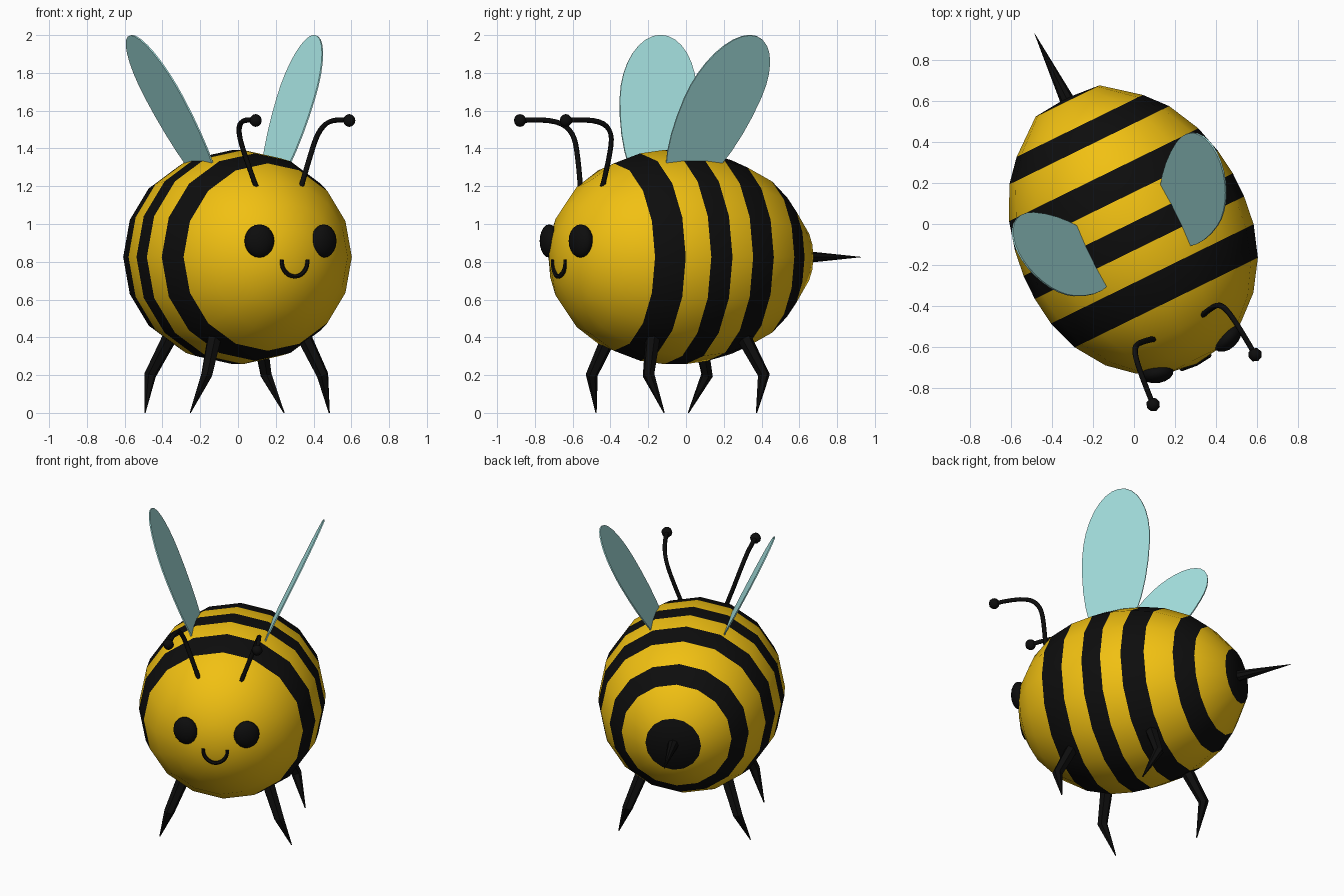
import bpy, bmesh, math
from mathutils import Matrix, Vector

if "Cube" in bpy.data.objects:
    bpy.data.objects.remove(bpy.data.objects["Cube"])

# The whole bee is turned about z; parts are built in its own frame (x = right, y = back)
TURN = Matrix.Translation((-0.024, -0.012, 0)) @ Matrix.Rotation(math.radians(26.1), 4, 'Z')
AXIS_Z = 0.825


def material(name, rgb):
    m = bpy.data.materials.new(name)
    m.diffuse_color = (*rgb, 1)
    m.use_nodes = True
    m.node_tree.nodes["Principled BSDF"].inputs["Base Color"].default_value = m.diffuse_color
    return m


YELLOW = material("yellow", (0.88, 0.53, 0.006))
BLACK = material("black", (0.004, 0.004, 0.004))
WING = material("wing_blue", (0.40, 0.80, 0.79))


def add(name, data, mats, local=Matrix.Identity(4)):
    ob = bpy.data.objects.new(name, data)
    bpy.context.collection.objects.link(ob)
    for m in mats:
        data.materials.append(m)
    ob.matrix_world = TURN @ local
    return ob


def mesh_from(bm, name, smooth=True):
    bmesh.ops.recalc_face_normals(bm, faces=bm.faces)
    for f in bm.faces:
        f.smooth = smooth
    me = bpy.data.meshes.new(name)
    bm.to_mesh(me)
    bm.free()
    return me


def tube(name, pts, radius, radii=None, kind='POLY', res=1):
    cu = bpy.data.curves.new(name, 'CURVE')
    cu.dimensions = '3D'
    cu.bevel_depth = radius
    cu.bevel_resolution = res
    cu.use_fill_caps = True
    sp = cu.splines.new(kind)
    sp.points.add(len(pts) - 1)
    for i, p in enumerate(pts):
        sp.points[i].co = (*p, 1)
        sp.points[i].radius = radii[i] if radii else 1
    if kind == 'NURBS':
        sp.order_u = 3
        sp.use_endpoint_u = True
        sp.resolution_u = 4
    else:
        sp.use_smooth = False
    return add(name, cu, [BLACK])


def ball(name, center, size, yaw=0, u=12, v=8):
    bm = bmesh.new()
    bmesh.ops.create_uvsphere(bm, u_segments=u, v_segments=v, radius=1)
    local = Matrix.LocRotScale(Vector(center), Matrix.Rotation(yaw, 3, 'Z'), Vector(size))
    return add(name, mesh_from(bm, name), [BLACK], local)


# Egg-shaped body: profile (position along body, radius), 16 sides, striped by band
front = [(-0.1 - 0.645 * math.cos(math.radians(a)), 0.567 * math.sin(math.radians(a)))
         for a in (15, 30, 45)]
profile = front + [(-0.412, 0.496), (-0.257, 0.549), (-0.115, 0.567), (0.01, 0.567),
                   (0.14, 0.55), (0.28, 0.513), (0.44, 0.433), (0.545, 0.342), (0.68, 0.173)]
black_bands = {3, 5, 7, 9}
N = 16
bm = bmesh.new()
rings = [[bm.verts.new((r * math.sin(2 * math.pi * k / N), t, AXIS_Z + r * math.cos(2 * math.pi * k / N)))
          for k in range(N)] for t, r in profile]
nose = bm.verts.new((0, -0.745, AXIS_Z))
tail = bm.verts.new((0, 0.695, AXIS_Z))
for k in range(N):
    j = (k + 1) % N
    bm.faces.new((nose, rings[0][k], rings[0][j]))
    bm.faces.new((tail, rings[-1][j], rings[-1][k])).material_index = 1
    for i in range(len(rings) - 1):
        f = bm.faces.new((rings[i][k], rings[i + 1][k], rings[i + 1][j], rings[i][j]))
        f.material_index = int(i in black_bands)
add("body", mesh_from(bm, "body"), [YELLOW, BLACK])

# Stinger
bm = bmesh.new()
bmesh.ops.create_cone(bm, cap_ends=True, segments=8, radius1=0.036, radius2=0.001, depth=0.37)
add("stinger", mesh_from(bm, "stinger", False), [BLACK],
    Matrix.Translation((0, 0.86, AXIS_Z)) @ Matrix.Rotation(-math.pi / 2, 4, 'X'))

# Smiling mouth
tube("mouth", [(0.075 * math.sin(a), -0.742 + 0.008 * abs(math.sin(a)), 0.80 - 0.078 * math.cos(a))
               for a in [math.radians(d) for d in range(-98, 99, 14)]], 0.012)

for s, side in ((-1, "left"), (1, "right")):
    # Eye
    ball(side + "_eye", (s * 0.19, -0.70, 0.91), (0.08, 0.05, 0.088), s * math.radians(17), 16, 10)

    # Antenna with knob
    path = [(0.13, -0.545, 1.19), (0.185, -0.53, 1.34), (0.24, -0.535, 1.50),
            (0.265, -0.66, 1.56), (0.276, -0.83, 1.548)]
    tube(side + "_antenna", [(s * x, y, z) for x, y, z in path], 0.014, kind='NURBS')
    ball(side + "_antenna_knob", (s * 0.276, -0.83, 1.548), (0.034, 0.034, 0.034), 0, 8, 6)

    # Legs, thick at the hip and pointed at the foot
    for name, ys in (("front", (-0.28, -0.312, -0.375, -0.316)), ("back", (0.19, 0.225, 0.305, 0.228))):
        pts = [(s * x, y, z) for x, y, z in zip((0.23, 0.265, 0.342, 0.41), ys, (0.48, 0.40, 0.20, 0.0))]
        tube(f"{side}_{name}_leg", pts, 0.04, (1, 1, 0.8, 0.08))

    # Wing: thin teardrop leaning outwards and swept back, rooted inside the body
    bm = bmesh.new()
    outline = []
    for k in range(32):
        a = 2 * math.pi * k / 32
        h = 0.381 + math.sin(a) * (0.362 if math.sin(a) > 0 else 0.565)
        outline.append((0.226 * math.cos(a) - 0.05 + 0.237 * h, h))
    lean = math.radians(24.7)
    verts = [bm.verts.new((s * (0.23 + h * math.sin(lean)), t, 1.325 + h * math.cos(lean)))
             for t, h in outline]
    bm.faces.new(verts)
    wing = add(side + "_wing", mesh_from(bm, side + "_wing", False), [WING])
    solid = wing.modifiers.new("thickness", 'SOLIDIFY')
    solid.thickness = 0.008
    solid.offset = 0
